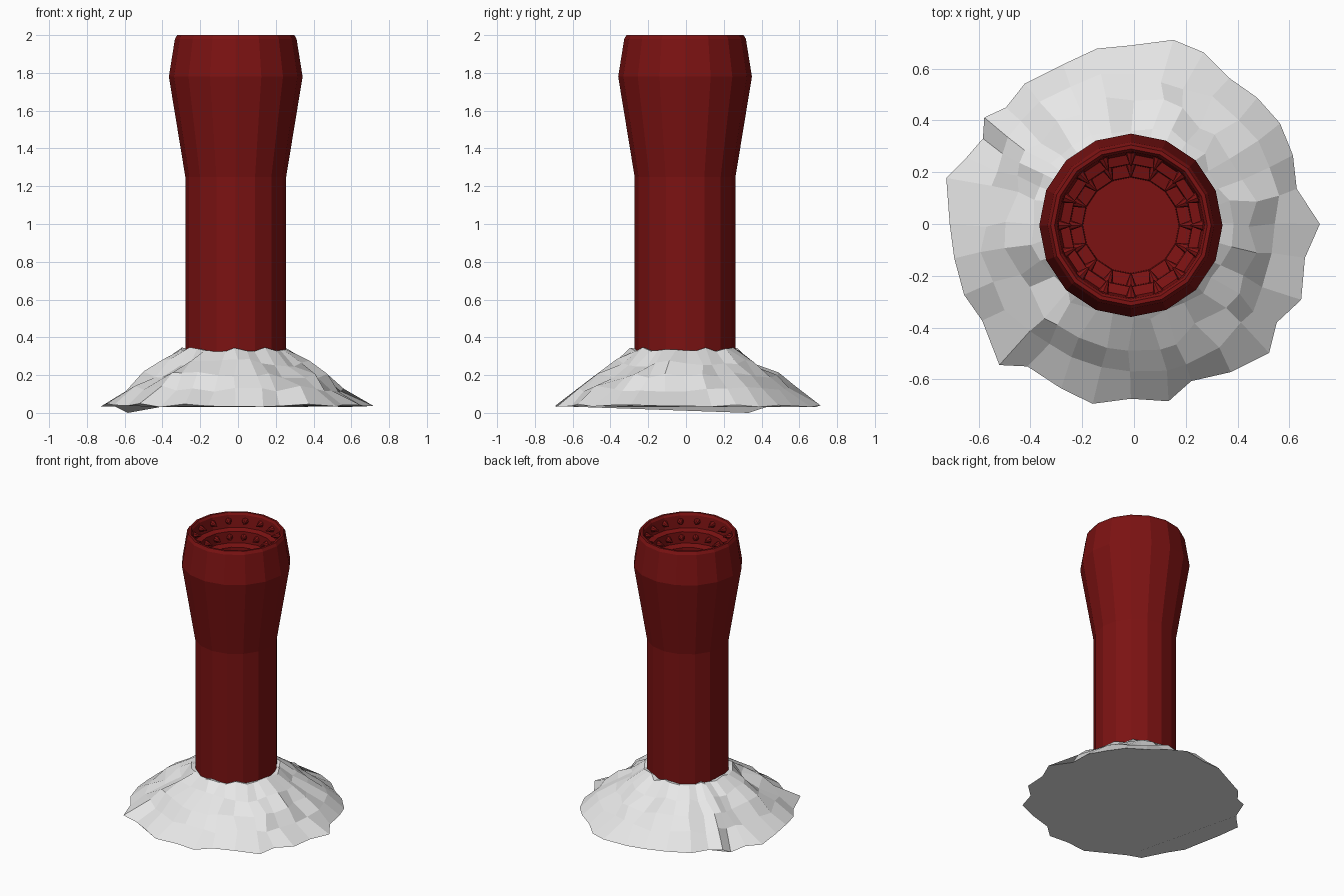
import bpy, bmesh, math, random
from mathutils import Vector, Matrix

if "Cube" in bpy.data.objects:
    bpy.data.objects.remove(bpy.data.objects["Cube"])

random.seed(7)
CX, CY = -0.012, -0.005   # tube axis


def material(name, rgb):
    m = bpy.data.materials.new(name)
    m.diffuse_color = (*rgb, 1)
    m.use_nodes = True
    m.node_tree.nodes["Principled BSDF"].inputs["Base Color"].default_value = m.diffuse_color
    return m


RED = material("dark red", (0.2, 0.006, 0.006))
GREY = material("light grey", (0.8, 0.8, 0.8))


def make_object(name, bm, mat):
    bmesh.ops.recalc_face_normals(bm, faces=bm.faces)
    me = bpy.data.meshes.new(name)
    bm.to_mesh(me)
    bm.free()
    me.materials.append(mat)
    ob = bpy.data.objects.new(name, me)
    bpy.context.collection.objects.link(ob)
    return ob


def loft(bm, rings):
    """Bridge equal-length point rings and cap both ends."""
    vs = [[bm.verts.new(p) for p in ring] for ring in rings]
    n = len(vs[0])
    for a, b in zip(vs, vs[1:]):
        for i in range(n):
            j = (i + 1) % n
            bm.faces.new((a[i], a[j], b[j], b[i]))
    bm.faces.new(vs[0][::-1])
    bm.faces.new(vs[-1])


def circle(r, z, n=16):
    return [(CX + r * math.cos(2 * math.pi * i / n),
             CY + r * math.sin(2 * math.pi * i / n), z) for i in range(n)]


# Tube: outer wall, flared head, rim, then stepped throat
profile = [(0.267, 0.22), (0.267, 1.25), (0.354, 1.78), (0.322, 1.98),
           (0.31, 2.0), (0.295, 2.0), (0.285, 1.985), (0.275, 1.90),
           (0.238, 1.89), (0.235, 1.81), (0.188, 1.80), (0.185, 1.72)]
bm = bmesh.new()
loft(bm, [circle(r, z) for r, z in profile])
make_object("tube", bm, RED)

# Teeth: two rows of small cones pointing to the axis
bm = bmesh.new()
for r, z in ((0.254, 1.945), (0.212, 1.85)):
    for i in range(16):
        a = 2 * math.pi * i / 16
        inward = Vector((-math.cos(a), -math.sin(a), 0))
        rot = inward.to_track_quat('Z', 'Y').to_matrix().to_4x4()
        pos = Vector((CX, CY, z)) - inward * r
        bmesh.ops.create_cone(bm, cap_ends=True, segments=8, radius1=0.022,
                              radius2=0.003, depth=0.05,
                              matrix=Matrix.Translation(pos) @ rot)
make_object("teeth", bm, RED)

# Rocky mound: uneven outline (angle, radius), rising in jittered rings
outline = [(0, .73), (12, .655), (23, .68), (34, .695), (45, .69), (56, .68),
           (67, .72), (77, .73), (90, .69), (101, .69), (113, .67), (127, .68),
           (137, .66), (144, .70), (150, .66), (158, .685), (166, .735),
           (180, .70), (191, .695), (203, .70), (213, .685), (227, .745),
           (234, .68), (247, .69), (258, .71), (270, .675), (282, .70),
           (291, .65), (304, .69), (317, .73), (326, .68), (336, .72),
           (349, .685)]


def mound_ring(r, z, jitter):
    ring = []
    for deg, _ in outline:
        a = math.radians(deg + random.uniform(-2, 2) * (jitter > 0))
        rr = r + random.uniform(-jitter, jitter)
        ring.append((CX + rr * math.cos(a), rr * math.sin(a),
                     z + random.uniform(-jitter, jitter) * 0.8))
    return ring


base = []
for deg, r in outline:
    a = math.radians(deg)
    z = 0.0 if deg == 150 else 0.045 + random.uniform(-0.015, 0.005)
    base.append((CX + r * math.cos(a), r * math.sin(a), z))
rings = [base] + [mound_ring(*p) for p in (
    (0.575, 0.13, 0.022), (0.475, 0.20, 0.025), (0.375, 0.265, 0.025),
    (0.285, 0.335, 0.016), (0.22, 0.33, 0.0))]
bm = bmesh.new()
loft(bm, rings)
make_object("rock_mound", bm, GREY)
